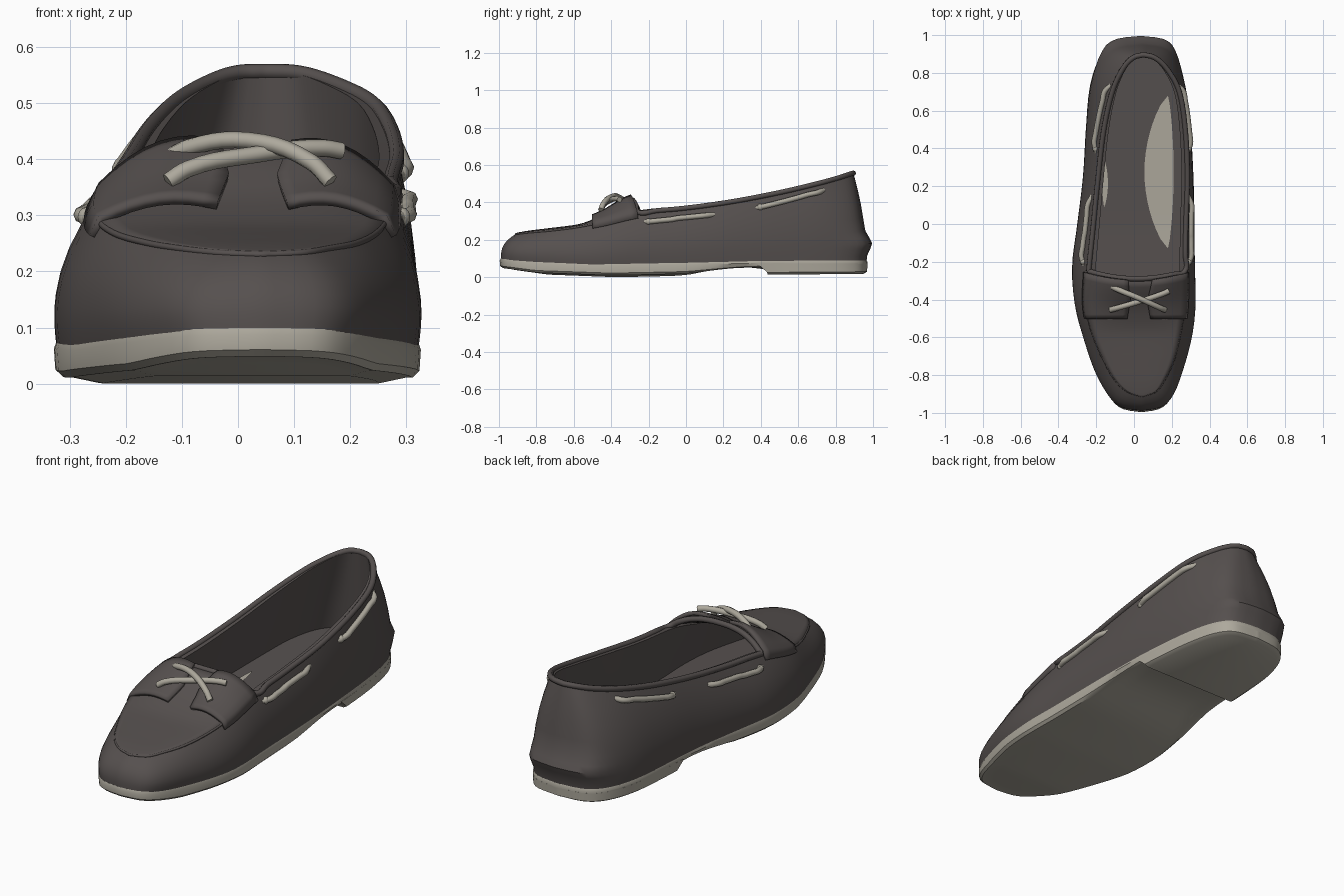
import bpy, bmesh, math
from mathutils import Vector

if "Cube" in bpy.data.objects:
    bpy.data.objects.remove(bpy.data.objects["Cube"])


def material(name, rgb):
    m = bpy.data.materials.new(name)
    m.use_nodes = True
    m.diffuse_color = (*rgb, 1)
    m.node_tree.nodes["Principled BSDF"].inputs["Base Color"].default_value = (*rgb, 1)
    return m


LEATHER = material("dark brown leather", (0.092, 0.08, 0.077))
TAN = material("pale tan rubber", (0.42, 0.395, 0.335))

# Stations from toe to heel: y, left-hand x, right-hand x
BASE = [(-.99, .04, .04), (-.97, -.065, .14), (-.905, -.13, .2), (-.78, -.2, .25),
        (-.6, -.262, .3), (-.42, -.308, .32), (-.22, -.322, .315), (0, -.295, .312),
        (.25, -.265, .305), (.5, -.25, .29), (.72, -.23, .265), (.87, -.18, .225),
        (.945, -.1, .16), (.965, .035, .035)]
# Upper edge: apron seam at the toe, collar at the back, with height
EDGE = [(-.91, .04, .04, .23), (-.885, -.035, .115, .233), (-.825, -.1, .16, .24),
        (-.72, -.16, .21, .25), (-.58, -.22, .245, .268), (-.44, -.25, .265, .297),
        (-.25, -.24, .27, .345), (0, -.215, .275, .37), (.25, -.19, .283, .405),
        (.5, -.16, .272, .453), (.7, -.115, .24, .5), (.82, -.06, .175, .533),
        (.88, -.005, .11, .553), (.895, .05, .05, .556)]
SOLE_TOP = [(-1, .1), (-.8, .085), (-.5, .07), (0, .078), (.4, .088), (1.1, .09)]
SOLE_LOW = [(-1, .04), (-.8, .014), (-.4, 0), (0, .008), (.38, .035), (1.1, .035)]
INSOLE = [(-1, .1), (0, .1), (1, .14)]
END = len(BASE) - 1


def spline(table, t):
    """Smooth interpolation through the station table."""
    i = min(int(t), END - 1)
    f = t - i
    a, b, c, d = (table[max(0, min(END, i + k))] for k in (-1, 0, 1, 2))
    return [q + .5 * f * (r - p + f * (2 * p - 5 * q + 4 * r - s + f * (3 * (q - r) + s - p)))
            for p, q, r, s in zip(a, b, c, d)]


def height(table, y):
    for (a, p), (b, q) in zip(table, table[1:]):
        if y <= b:
            return p + (q - p) * max(0, (y - a) / (b - a))
    return table[-1][1]


def ground(t, side, k, table, waist=0.0):
    """Point on the outline, drawn in by k; the arch is pinched and raised by waist."""
    y, l, r = spline(BASE, t)
    mid, half = (l + r) / 2, (r - l) / 2
    arch = waist * math.exp(-((y - .25) / .17) ** 2)
    return Vector((mid + side * half * (k - arch), y * (1 - (1 - k) * .35),
                   height(table, y) + arch * .15))


def edge(t, side):
    y, l, r, z = spline(EDGE, t)
    return Vector((r if side > 0 else l, y, z))


def wall(t, side, s):
    """Outer skin of the upper, s runs from sole to edge; the toe box is fuller."""
    b, e = ground(t, side, 1, SOLE_TOP), edge(t, side)
    b.z -= .015
    p = b.lerp(e, s ** (2 + max(0, 1.3 - t / 3)))
    p.z = b.z + (e.z - b.z) * s
    width = spline(BASE, t)[2] - spline(BASE, t)[1]
    p.x += side * .014 * math.sin(math.pi * s) * min(1, width / .3)
    if b.y > .8:
        p.y += .034 * math.exp(-((s - .22) / .09) ** 2) * min(1, (b.y - .8) / .12)
    return p


def wall_at(y, z, side):
    best = None
    for i in range(131):
        t = i * END / 130
        lo, hi = wall(t, side, 0).z, wall(t, side, 1).z
        p = wall(t, side, max(0, min(1, (z - lo) / (hi - lo))))
        if best is None or abs(p.y - y) < abs(best.y - y):
            best = p
    return best


def ring(fn, t0=0, n=44):
    ts = [t0 + (END - t0) * i / n for i in range(n + 1)]
    left = [fn(t, -1) for t in ts]
    right = [fn(t, 1) for t in ts]
    return left + right[::-1]


def add_mesh(name, rows, mat, closed=True, cap_first=False, cap_last=False, thick=0):
    """Skin a list of equal point rows; caps are strips bridging left to right."""
    bm = bmesh.new()
    vs = [[bm.verts.new(p) for p in row] for row in rows]
    n = len(rows[0])
    for a, b in zip(vs, vs[1:]):
        for i in range(n if closed else n - 1):
            j = (i + 1) % n
            bm.faces.new((a[i], a[j], b[j], b[i]))
    for row, use in ((vs[0], cap_first), (vs[-1], cap_last)):
        if use:
            for i in range(n // 2 - 1):
                bm.faces.new((row[i], row[i + 1], row[n - 2 - i], row[n - 1 - i]))
    bmesh.ops.remove_doubles(bm, verts=bm.verts, dist=.0005)
    bmesh.ops.recalc_face_normals(bm, faces=bm.faces)
    me = bpy.data.meshes.new(name)
    bm.to_mesh(me)
    bm.free()
    me.materials.append(mat)
    ob = bpy.data.objects.new(name, me)
    bpy.context.collection.objects.link(ob)
    if thick:
        mod = ob.modifiers.new("thickness", "SOLIDIFY")
        mod.thickness, mod.offset = thick, 0
    bpy.ops.object.select_all(action="DESELECT")
    bpy.context.view_layer.objects.active = ob
    ob.select_set(True)
    bpy.ops.object.shade_smooth_by_angle(angle=math.radians(40))


def tube(name, pts, radius, mat):
    cu = bpy.data.curves.new(name, "CURVE")
    cu.dimensions, cu.bevel_depth, cu.bevel_resolution = "3D", radius, 2
    cu.use_fill_caps = True
    cu.resolution_u = 5
    sp = cu.splines.new("BEZIER")
    sp.bezier_points.add(len(pts) - 1)
    for bp, p in zip(sp.bezier_points, pts):
        bp.co = p
        bp.handle_left_type = bp.handle_right_type = "AUTO"
    cu.materials.append(mat)
    bpy.context.collection.objects.link(bpy.data.objects.new(name, cu))


# Sole with a rounded rim, pinched arch and slightly domed tread
def sole_ring(k, table, lift, t0=0, waist=0.0):
    return ring(lambda t, d: ground(t, d, k, table, waist) + Vector((0, 0, lift)), t0)


add_mesh("sole", [sole_ring(.94, SOLE_TOP, -.01), sole_ring(1.005, SOLE_TOP, 0),
                  sole_ring(1.018, SOLE_TOP, -.012), sole_ring(1.01, SOLE_LOW, .022, 0, .03),
                  sole_ring(.97, SOLE_LOW, .01, 0, .08), sole_ring(.93, SOLE_LOW, .01, 0, .14),
                  sole_ring(.78, SOLE_LOW, 0, 0, .2)], TAN, cap_first=True, cap_last=True)
HEEL = 8.72
HEEL_TOP, HEEL_LOW = [(0, .07), (1, .07)], [(0, .01), (1, .018)]
add_mesh("heel_block", [sole_ring(1.015, HEEL_TOP, 0, HEEL - .2),
                        sole_ring(1.01, HEEL_LOW, .012, HEEL, .02),
                        sole_ring(.95, HEEL_LOW, 0, HEEL + .05, .04)],
         TAN, cap_first=True, cap_last=True)

# Outer upper
add_mesh("upper", [ring(lambda t, d, s=s: wall(t, d, s))
                   for s in (0, .08, .16, .22, .28, .36, .5, .65, .8, .92, 1)], LEATHER)


# Lining and insole
def lining(t, side, s):
    a, b = edge(t, side), ground(t, side, .88, INSOLE)
    p = a.lerp(Vector((.04, a.y * .93, a.z)), .13).lerp(b, s)
    p.z = a.z + (b.z - a.z) * s
    return p


add_mesh("lining", [ring(edge)] + [ring(lambda t, d, s=s: lining(t, d, s))
                                   for s in (0, .3, .7, 1)], LEATHER, cap_last=True)


# Pale sole showing through along the edges of the insole
def patch(name, y0, y1, x, outer, inner):
    rows = []
    for w in (outer, inner):
        row = []
        for i in range(17):
            y = y0 + (y1 - y0) * i / 16
            row.append((x + w * math.sin(math.pi * i / 16) ** .7, y, height(INSOLE, y) + .005))
        rows.append(row)
    add_mesh(name, rows, TAN, closed=False)


patch("left_insole_patch", -.13, .68, .18, .03, -.125)
patch("right_insole_patch", .09, .34, -.158, -.01, .02)


# Apron rising into the tongue
def apron(t, u, lift=0):
    p = edge(t, -1).lerp(edge(t, 1), (u + 1) / 2)
    crown = .008 * min(1, t / 3) + .062 * max(0, min(1, (t - 4) / 1.9)) ** 1.5
    p.z += crown * (1 - abs(u) ** 2.8) + lift
    p.y -= .04 * (1 - u * u) * max(0, t - 5)
    return p


add_mesh("apron", [[apron(6 * i / 24, -1 + j / 8) for j in range(17)] for i in range(25)],
         LEATHER, closed=False, thick=.012)
tube("apron_seam", [edge(5.2 * abs(i) / 16, 1 if i > 0 else -1) for i in range(-16, 17)],
     .006, LEATHER)

# Rolled collar round the opening
tube("collar", [apron(6, 1 - i / 4) for i in range(8, 0, -1)]
     + [edge(6 + 7 * i / 18, 1) for i in range(18)]
     + [edge(13 - 7 * i / 18, -1) for i in range(19)], .014, LEATHER)

# Saddle flaps that carry the lace eyelets
for name, d, gap in (("right_flap", -1, .1), ("left_flap", 1, .24)):
    rows = []
    for i in range(9):
        t = 4.6 + 1.35 * i / 8
        inner = gap + .08 * abs(i / 4 - 1)
        row = [wall(t, d, .9)]
        row += [apron(t, d * (1 - (1 - inner) * j / 8), .01 + .018 * math.sin(math.pi * j / 9))
                for j in range(9)]
        rows.append(row)
    add_mesh(name, rows, LEATHER, closed=False, thick=.018)

# Crossed laces
tube("lace_cross_rear", [(-.12, -.33, .405), (-.09, -.345, .42), (.02, -.39, .433),
                         (.13, -.44, .395), (.165, -.455, .36)], .015, TAN)
tube("lace_cross_front", [(-.125, -.455, .36), (-.09, -.445, .382), (.03, -.41, .408),
                          (.15, -.37, .42), (.185, -.355, .415)], .015, TAN)

# Side laces threaded through the wall, with a knot at the front end
RUNS = (("front", (-.22, .295), (.14, .335)), ("rear", (.39, .37), (.74, .465)))
for name, (y0, z0), (y1, z1) in RUNS:
    for label, d in (("right", -1), ("left", 1)):
        pts = []
        for i in range(9):
            f = i / 8
            p = wall_at(y0 + (y1 - y0) * f, z0 + (z1 - z0) * f, d)
            p.x += d * (-.012 if i in (0, 8) else .01)
            pts.append(p)
        tube(f"{label}_{name}_side_lace", pts, .014, TAN)
        bpy.ops.mesh.primitive_uv_sphere_add(segments=10, ring_count=6, radius=.018,
                                             location=pts[0].lerp(pts[1], .4))
        knot = bpy.context.object
        knot.name = f"{label}_{name}_lace_knot"
        knot.data.materials.append(TAN)
        bpy.ops.object.shade_smooth()
